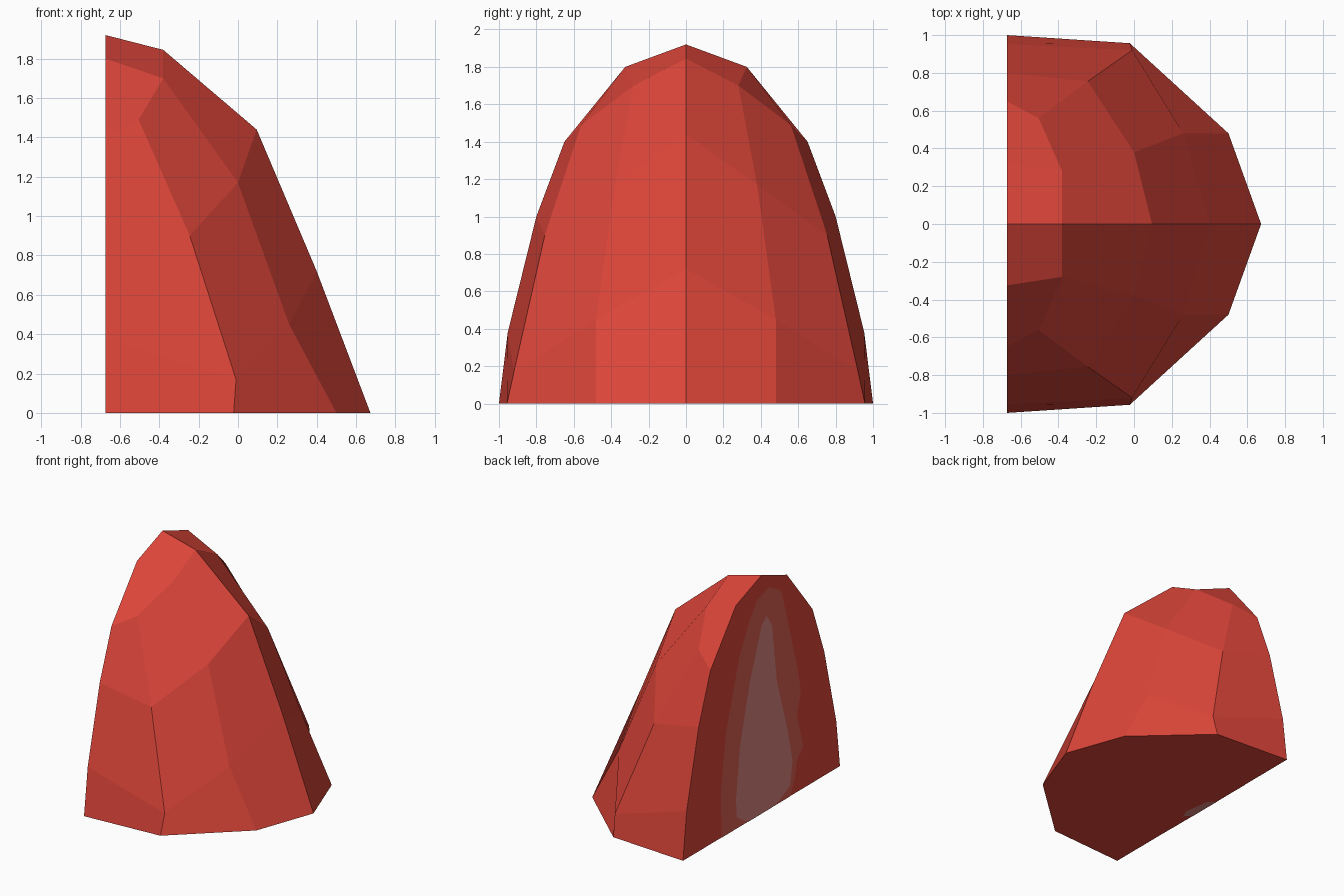
import bpy
import bmesh
from mathutils import Vector

if "Cube" in bpy.data.objects:
    bpy.data.objects.remove(bpy.data.objects["Cube"])


def material(name, color):
    m = bpy.data.materials.new(name)
    m.diffuse_color = (*color, 1.0)
    m.use_nodes = True
    m.node_tree.nodes["Principled BSDF"].inputs["Base Color"].default_value = m.diffuse_color
    return m


red = material("rind_red", (0.73, 0.061, 0.042))
rose = material("faded_red", (0.70, 0.112, 0.084))
grey = material("greyish_pink", (0.70, 0.246, 0.220))


def new_object(name, bm, mat):
    mesh = bpy.data.meshes.new(name)
    bm.to_mesh(mesh)
    bm.free()
    mesh.materials.append(mat)
    ob = bpy.data.objects.new(name, mesh)
    bpy.context.collection.objects.link(ob)
    return ob


# Faceted half dome: ridges running down from the apex, mirrored over y = 0
BACK = -0.673
points = {
    "top": (BACK, 0, 1.92), "heel": (BACK, 0, 0),
    # middle ridge
    "a1": (-0.38, 0, 1.845), "a2": (0.095, 0, 1.44), "a3": (0.40, 0, 0.72), "a4": (0.673, 0, 0),
    # shoulder ridge
    "b1": (-0.38, 0.28, 1.70), "b2": (0, 0.38, 1.17), "b3": (0.26, 0.48, 0.45), "b4": (0.50, 0.48, 0),
    # side ridge
    "c2": (-0.505, 0.56, 1.49), "c3": (-0.245, 0.755, 0.90), "c4": (-0.01, 0.92, 0.17), "c5": (-0.022, 0.957, 0),
    # rim of the flat back
    "d1": (BACK, 0.325, 1.80), "d2": (BACK, 0.65, 1.40), "d3": (BACK, 0.80, 1.00),
    "d4": (BACK, 0.953, 0.38), "d5": (BACK, 1.0, 0),
}
faces = ["top a1 b1 d1",
         "a1 a2 b2 b1", "a2 a3 b3 b2", "a3 a4 b4 b3",
         "b1 b2 c3 c2", "b2 b3 c4 c3", "b3 b4 c5 c4",
         "d1 b1 c2 d2", "d2 c2 c3 d3", "d3 c3 c4 d4", "d4 c4 c5 d5",
         "heel d5 c5 b4 a4",           # underside
         "top d1 d2 d3 d4 d5 heel"]    # flat back
bm = bmesh.new()
verts = {k: bm.verts.new(p) for k, p in points.items()}
for f in faces:
    bm.faces.new([verts[k] for k in f.split()])
bm.normal_update()
for f in bm.faces:
    if f.normal.dot(f.calc_center_median() - Vector((-0.3, 0.0, 0.6))) < 0:
        f.normal_flip()
body = new_object("half_dome", bm, red)
mirror = body.modifiers.new("mirror", 'MIRROR')
mirror.use_axis = (False, True, False)
mirror.use_clip = True


# Faded patches: paper-thin plates
def patch(name, pts, outward, mat):
    bm = bmesh.new()
    face = bm.faces.new([bm.verts.new(p) for p in pts])
    face.normal_update()
    if face.normal.dot(Vector(outward)) < 0:
        face.normal_flip()
    new_object(name, bm, mat)


outer = [(0.51, 0), (0.52, 0.38), (0.45, 0.84), (0.28, 1.38), (0.15, 1.62), (0.06, 1.74),
         (-0.10, 1.79), (-0.25, 1.70), (-0.33, 1.43), (-0.45, 1.02), (-0.50, 0.80),
         (-0.45, 0.62), (-0.53, 0.34), (-0.45, 0.26), (-0.42, 0.12), (-0.36, 0)]
inner = [(0.18, 0), (0.32, 0.09), (0.33, 0.23), (0.28, 0.65), (0.15, 1.13), (0, 1.52),
         (-0.06, 1.57), (-0.13, 1.47), (-0.19, 1.0), (-0.33, 0.54), (-0.39, 0.28),
         (-0.36, 0.09), (-0.22, 0.02), (-0.12, 0)]
patch("back_outer_patch", [(BACK - 0.002, y, z) for y, z in outer], (-1, 0, 0), rose)
patch("back_inner_patch", [(BACK - 0.004, y, z) for y, z in inner], (-1, 0, 0), grey)
patch("underside_patch", [(BACK, -0.10, -0.002), (BACK, 0.17, -0.002), (-0.62, 0.12, -0.002),
                          (-0.59, -0.08, -0.002), (-0.62, -0.16, -0.002)], (0, 0, -1), grey)
